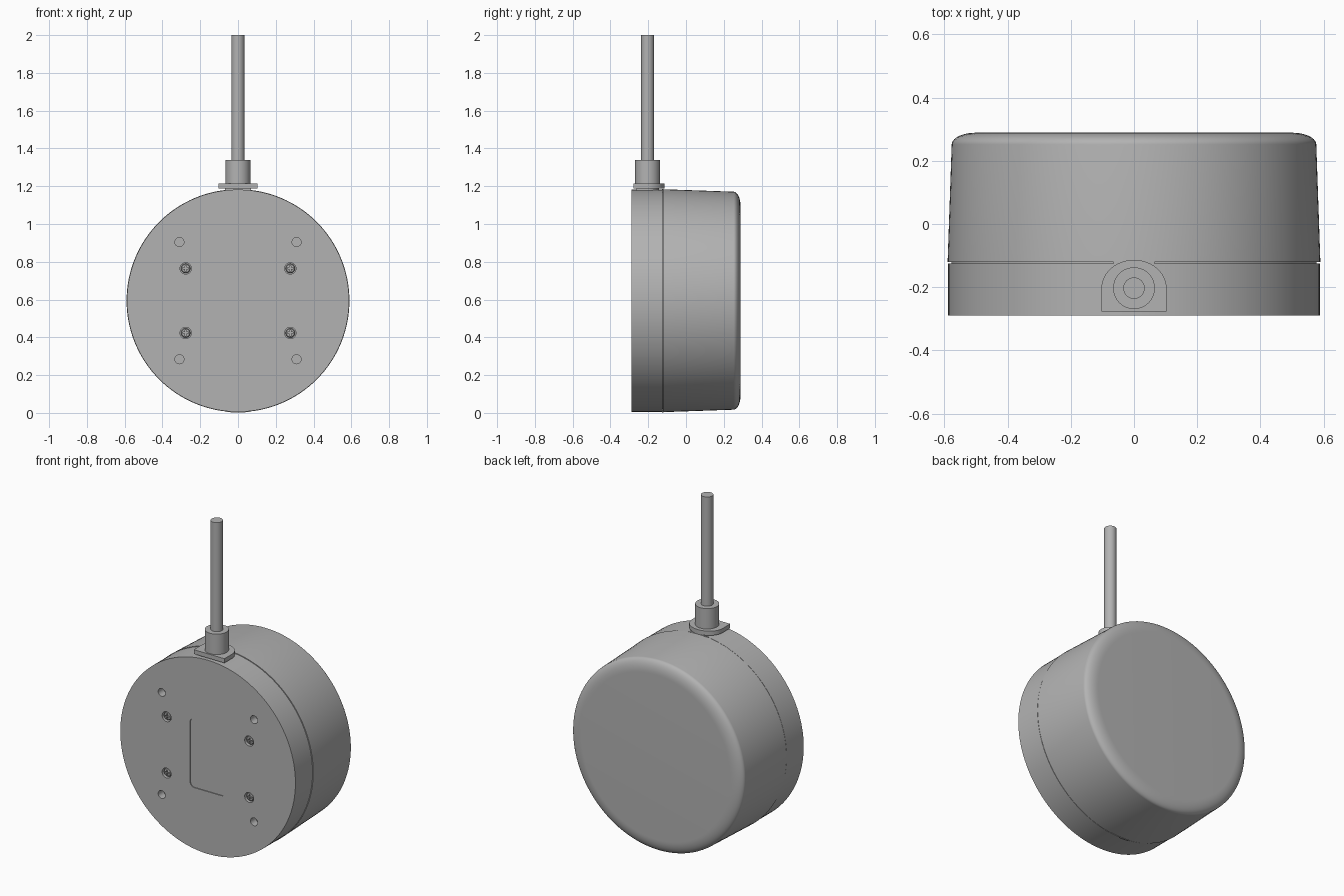
import bpy, bmesh, math
from mathutils import Matrix, Vector

if "Cube" in bpy.data.objects:
    bpy.data.objects.remove(bpy.data.objects["Cube"])

CZ = 0.594          # height of the drum axis
FRONT = -0.289      # front face of the drum
CABLE_Y = -0.203

grey = bpy.data.materials.new("plain grey")
grey.diffuse_color = (0.45, 0.45, 0.45, 1)
grey.use_nodes = True
grey.node_tree.nodes["Principled BSDF"].inputs["Base Color"].default_value = grey.diffuse_color


def finish(name, bm, smooth=True):
    bmesh.ops.recalc_face_normals(bm, faces=bm.faces)
    me = bpy.data.meshes.new(name)
    bm.to_mesh(me)
    bm.free()
    ob = bpy.data.objects.new(name, me)
    bpy.context.collection.objects.link(ob)
    me.materials.append(grey)
    if smooth:
        shade(ob)
    return ob


def shade(ob):
    bpy.ops.object.select_all(action='DESELECT')
    ob.select_set(True)
    bpy.context.view_layer.objects.active = ob
    bpy.ops.object.shade_smooth_by_angle(angle=math.radians(30))


def lathe(name, profile, origin, axis, seg=96, smooth=True):
    """Closed solid turned from (radius, distance along axis) points."""
    bm = bmesh.new()
    turn = Vector((0, 0, 1)).rotation_difference(Vector(axis)).to_matrix()
    rings = []
    for r, d in profile:
        rings.append([bm.verts.new(Vector(origin) + turn @ Vector(
            (r * math.cos(a), r * math.sin(a), d)))
            for a in (2 * math.pi * i / seg for i in range(seg))])
    for p, q in zip(rings, rings[1:]):
        for i in range(seg):
            j = (i + 1) % seg
            bm.faces.new((p[i], p[j], q[j], q[i]))
    bm.faces.new(rings[0])
    bm.faces.new(rings[-1])
    return finish(name, bm, smooth)


def prism(name, outline, depth, smooth=True):
    """Extrude an outline of 3D points along the depth vector."""
    bm = bmesh.new()
    face = bm.faces.new([bm.verts.new(p) for p in outline])
    ext = bmesh.ops.extrude_face_region(bm, geom=[face])
    bmesh.ops.translate(bm, vec=depth, verts=[
        v for v in ext["geom"] if isinstance(v, bmesh.types.BMVert)])
    return finish(name, bm, smooth)


def cut(ob, cutters):
    for c in cutters:
        m = ob.modifiers.new("cut", 'BOOLEAN')
        m.operation = 'DIFFERENCE'
        m.solver = 'EXACT'
        m.object = c
        bpy.context.view_layer.objects.active = ob
        bpy.ops.object.modifier_apply(modifier=m.name)
    for c in cutters:
        bpy.data.objects.remove(c)
    shade(ob)


# Rear shell: slight taper and a broad rounded rim at the back
arc = [(0.50 + 0.077 * math.cos(t), 0.252 + 0.037 * math.sin(t))
       for t in (math.pi / 2 * i / 10 for i in range(11))]
lathe("rear_shell", [(0.590, -0.121)] + arc, (0, 0, CZ), (0, 1, 0), 128)

# Front base, with a thin dark seam behind it
base = lathe("front_base", [(0.588, FRONT), (0.588, -0.125)],
             (0, 0, CZ), (0, 1, 0), 128)
lathe("seam_core", [(0.578, -0.126), (0.578, -0.120)], (0, 0, CZ), (0, 1, 0), 128)

# Snap tabs at the top and bottom of the seam
for s in (1, -1):
    pts = [(r * math.sin(a), -0.126, CZ + s * r * math.cos(a))
           for r, order in ((0.592, 1), (0.57, -1))
           for a in (order * 0.022 * k for k in range(-5, 6))]
    prism("snap_tab", pts, (0, 0.008, 0))

# Holes, screw pockets and the shallow label recess in the front face
holes = [(sx * 0.31, CZ + sz * 0.31) for sx in (-1, 1) for sz in (-1, 1)]
screws = [(sx * 0.277, CZ + sz * 0.171) for sx in (-1, 1) for sz in (-1, 1)]
cutters = [lathe("hole_cutter", [(0.024, -0.02), (0.024, 0.05)],
                 (x, FRONT, z), (0, 1, 0), 24) for x, z in holes]
cutters += [lathe("pocket_cutter", [(0.030, -0.02), (0.030, 0.025)],
                  (x, FRONT, z), (0, 1, 0), 32) for x, z in screws]
outline = []
for k, (sx, sz) in enumerate(((1, 1), (-1, 1), (-1, -1), (1, -1))):
    for i in range(7):
        a = math.pi / 2 * (k + i / 6)
        outline.append((sx * 0.09 + 0.03 * math.cos(a), FRONT - 0.02,
                        CZ + sz * 0.18 + 0.03 * math.sin(a)))
cutters.append(prism("recess_cutter", outline, (0, 0.025, 0)))
cut(base, cutters)

# Screws with a domed head and a cross slot
for x, z in screws:
    head = lathe("screw", [(0.025, 0.03), (0.025, 0.012), (0.021, 0.007),
                           (0.013, 0.005)], (x, FRONT, z), (0, 1, 0), 32)
    slots = []
    for w, h in ((0.015, 0.004), (0.004, 0.015)):
        pts = [(x + a * w, FRONT - 0.01, z + b * h)
               for a, b in ((-1, -1), (1, -1), (1, 1), (-1, 1))]
        slots.append(prism("slot_cutter", pts, (0, 0.026, 0), False))
    cut(head, slots)

# Cable gland flange: square at the front, round at the back
def flange(name, w, front, z0, z1):
    pts = [(-w, front, z0), (w, front, z0)]
    pts += [(w * math.cos(a), -0.203 + w * 0.87 * math.sin(a), z0)
            for a in (math.pi * i / 24 for i in range(25))]
    return prism(name, pts, (0, 0, z1 - z0))


flange("gland_flange", 0.103, -0.277, 1.188, 1.214)
flange("gland_foot", 0.070, -0.262, 1.15, 1.189)

# Gland collar and cable
lathe("gland_collar", [(0.066, 1.20), (0.066, 1.338)], (0, CABLE_Y, 0), (0, 0, 1), 48)
lathe("cable", [(0.034, 1.30), (0.034, 2.0)], (0, CABLE_Y, 0), (0, 0, 1), 32)
